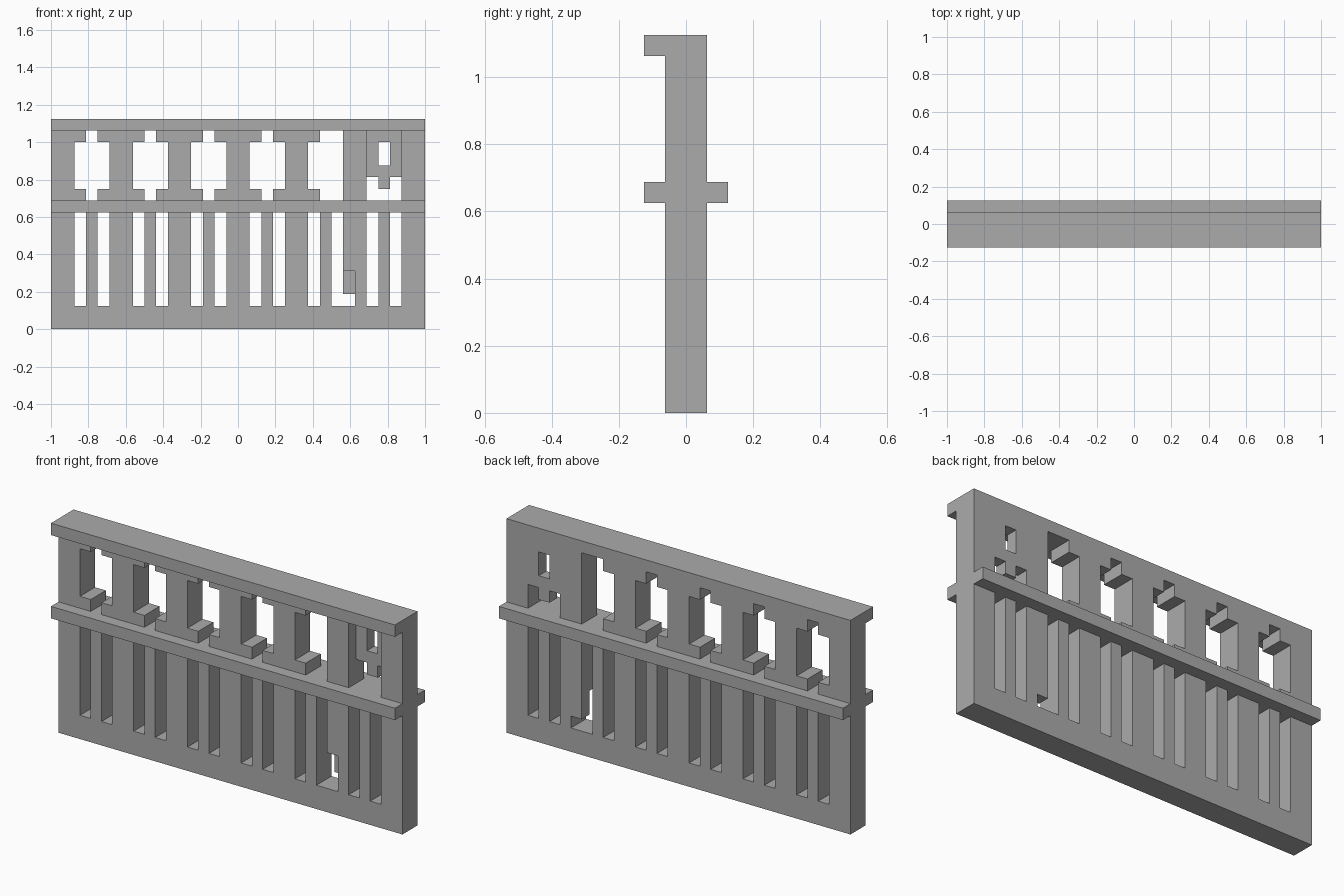
import bpy
import bmesh
from mathutils import Matrix, Vector

U = 1 / 16  # one grid step

old = bpy.data.objects.get("Cube")
if old:
    bpy.data.objects.remove(old, do_unlink=True)

# Single plain colour
grey = bpy.data.materials.new("plain grey")
grey.use_nodes = True
colour = (0.41, 0.41, 0.41, 1)
grey.diffuse_color = colour
grey.node_tree.nodes["Principled BSDF"].inputs["Base Color"].default_value = colour


def box(name, x, y, z):
    """Box from (start, end) grid steps; x is counted from the -x end."""
    lo = Vector((x[0] - 16, y[0], z[0])) * U
    hi = Vector((x[1] - 16, y[1], z[1])) * U
    bm = bmesh.new()
    bmesh.ops.create_cube(bm, size=1, matrix=Matrix.Translation((lo + hi) / 2)
                          @ Matrix.Diagonal((*(hi - lo), 1)))
    mesh = bpy.data.meshes.new(name)
    bm.to_mesh(mesh)
    bm.free()
    mesh.materials.append(grey)
    obj = bpy.data.objects.new(name, mesh)
    bpy.context.collection.objects.link(obj)
    return obj


def cut(target, x, z, y=(-3, 3)):
    """Cut a box-shaped opening and discard the cutter."""
    cutter = box("cutter", x, y, z)
    cutter.hide_render = True
    mod = target.modifiers.new("opening", 'BOOLEAN')
    mod.operation = 'DIFFERENCE'
    mod.solver = 'EXACT'
    mod.object = cutter
    bpy.context.view_layer.objects.active = target
    bpy.ops.object.modifier_apply(modifier=mod.name)
    bpy.data.objects.remove(cutter, do_unlink=True)


# Rails
box("middle_rail", (0, 32), (-2, 2), (10, 11))
box("top_rail", (0, 32), (-2, 1), (17, 18))

# Lower wall: six pairs of slots, one with a low front notch
lower = box("lower_wall", (0, 32), (-1, 1), (0, 10))
for start in range(2, 28, 5):
    cut(lower, (start, start + 1), (2, 11))
    cut(lower, (start + 2, start + 3), (2, 11))
cut(lower, (24.5, 26), (2, 3))
cut(lower, (24.5, 26), (2, 5), (-3, 0))

# Upper wall: four cross-shaped windows
upper = box("upper_wall", (0, 32), (-1, 1), (11, 17))
for start in range(2, 18, 5):
    cut(upper, (start, start + 3), (12, 16))
    cut(upper, (start + 1, start + 2), (10, 18))

# Fifth window, bracketed on one side only
cut(upper, (22, 23.5), (12, 16))
cut(upper, (23, 25), (10, 18))

# Recessed end panel with a small opening and a hanging tab
cut(upper, (27, 30), (10, 18), (-3, 0))
cut(upper, (28, 29), (14, 16))
cut(upper, (27, 28), (10, 13))
cut(upper, (29, 30), (10, 13))
cut(upper, (27.5, 29.5), (10, 12))
